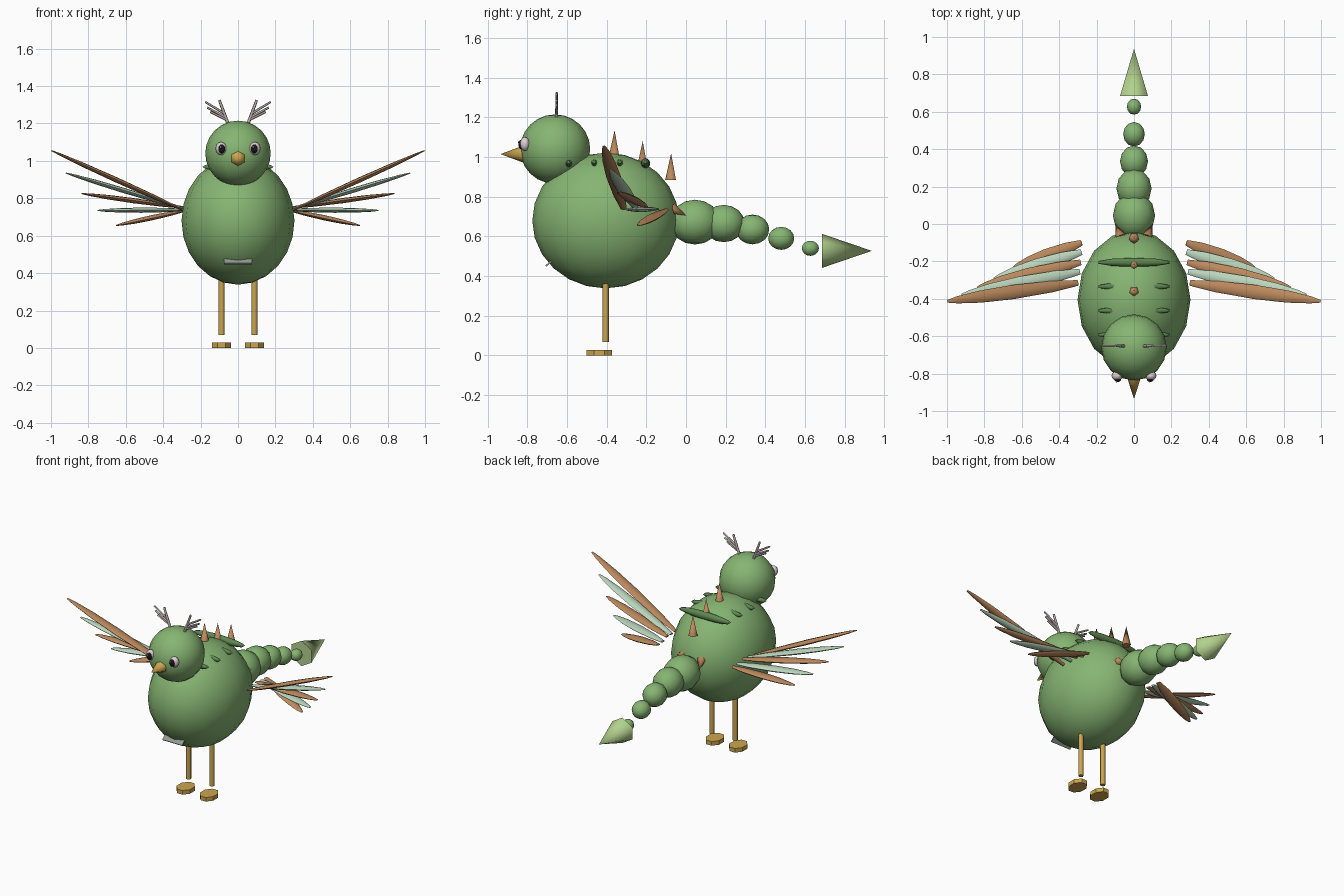
import bpy, bmesh, math
from mathutils import Matrix, Vector

cube = bpy.data.objects.get("Cube")
if cube:
    bpy.data.objects.remove(cube, do_unlink=True)


def material(name, rgb):
    m = bpy.data.materials.new(name)
    m.use_nodes = True
    m.diffuse_color = (*rgb, 1)
    m.node_tree.nodes["Principled BSDF"].inputs["Base Color"].default_value = (*rgb, 1)
    return m


GREEN = material("leaf green", (.24, .46, .17))
DARK = material("dark green", (.11, .24, .08))
BROWN = material("copper brown", (.50, .25, .11))
PALE = material("pale sage", (.49, .66, .50))
LIME = material("light lime", (.45, .64, .27))
GOLD = material("gold", (.60, .38, .08))
WHITE = material("eye white", (.72, .62, .65))
BLACK = material("pupil black", (.01, .008, .01))
HORN = material("antler grey", (.48, .40, .38))
GREY = material("belly grey", (.28, .33, .28))


def finish(name, bm, mat, angle=65):
    """Turn a bmesh into an object, keeping steep edges sharp."""
    bmesh.ops.recalc_face_normals(bm, faces=bm.faces)
    for f in bm.faces:
        f.smooth = angle > 0
    for e in bm.edges:
        e.smooth = e.calc_face_angle(0) < math.radians(angle)
    mesh = bpy.data.meshes.new(name)
    bm.to_mesh(mesh)
    bm.free()
    mesh.materials.append(mat)
    ob = bpy.data.objects.new(name, mesh)
    bpy.context.collection.objects.link(ob)
    return ob


def ball(name, centre, radii, mat, seg=16, rings=12):
    bm = bmesh.new()
    place = Matrix.Translation(centre) @ Matrix.Diagonal((*radii, 1))
    bmesh.ops.create_uvsphere(bm, u_segments=seg, v_segments=rings, radius=1, matrix=place)
    return finish(name, bm, mat)


def cone(name, start, end, r1, r2, sides, mat, angle=75, rot=None):
    """Cone or cylinder running from start to end."""
    start, end = Vector(start), Vector(end)
    axis = end - start
    if rot is None:
        rot = axis.to_track_quat('Z', 'Y').to_matrix().to_4x4()
    bm = bmesh.new()
    bmesh.ops.create_cone(bm, cap_ends=True, segments=sides, radius1=r1, radius2=r2,
                          depth=axis.length,
                          matrix=Matrix.Translation((start + end) / 2) @ rot)
    return finish(name, bm, mat, angle)


FEATHER = [(-1, .4), (-.6, .8), (0, 1), (.5, .85), (.85, .5), (1, .2)]


def feather(name, root, tip, mat, width=.038, thick=.014):
    """Flattened spindle lofted along its length."""
    root, tip = Vector(root), Vector(tip)
    along = tip - root
    side = Vector((0, 0, 1)).cross(along).normalized()
    up = along.normalized().cross(side)
    bm = bmesh.new()
    loops = []
    for t, r in FEATHER:
        mid = root + along * (t + 1) / 2
        loops.append([bm.verts.new(mid + side * (width * r * math.cos(a)) + up * (thick * r * math.sin(a)))
                      for a in (k * math.tau / 8 for k in range(8))])
    for a, b in zip(loops, loops[1:]):
        for k in range(8):
            n = (k + 1) % 8
            bm.faces.new((a[k], a[n], b[n], b[k]))
    bm.faces.new(loops[0])
    bm.faces.new(loops[-1])
    return finish(name, bm, mat)


# Body and head
ball("body", (0, -.405, .68), (.302, .37, .342), GREEN)
ball("head", (0, -.66, 1.04), (.175, .177, .175), GREEN)
cone("beak", (0, -.82, 1.015), (0, -.935, 1.015), .043, 0, 6, GOLD,
     rot=Matrix.Rotation(math.pi / 2, 4, 'X'))

# Belly patch lying on the lower chest
bm = bmesh.new()
bmesh.ops.create_cube(bm, size=1, matrix=Matrix.Translation((0, -.69, .465))
                      @ Matrix.Rotation(math.radians(-49), 4, 'X')
                      @ Matrix.Diagonal((.15, .008, .045, 1)))
finish("belly_patch", bm, GREY, 0)

# Back plates and spikes
for i in range(4):
    ball(f"back_plate_{i + 1}", (0, -.205 - .129 * i, .968), (.2, .024, .026), DARK, 10, 8)
for i, (y, z) in enumerate([(-.075, .885), (-.218, .945), (-.36, 1.0), (-.5, .95)]):
    cone(f"back_spike_{i + 1}", (0, y, z), (0, y, z + .135), .03, 0, 5, BROWN)

# Tail beads shrinking toward a pointed tip
for i, (y, z, r) in enumerate([(.045, .672, .113), (.19, .665, .094), (.335, .635, .075),
                               (.48, .59, .058), (.627, .54, .038)]):
    ball(f"tail_bead_{i + 1}", (0, y, z), (r, r * 1.13, r), GREEN, 12, 8)
cone("tail_tip", (0, .685, .527), (0, .937, .527), .086, 0, 6, LIME,
     rot=Matrix.Rotation(-math.pi / 2, 4, 'X'))

# Feathers as (root x, y, z), (tip x, y, z)
FEATHERS = [((.30, -.315, .74), (.997, -.413, 1.055)),
            ((.29, -.255, .745), (.92, -.38, .935)),
            ((.285, -.205, .75), (.835, -.34, .825)),
            ((.28, -.15, .738), (.75, -.295, .735)),
            ((.28, -.10, .735), (.65, -.24, .655))]

# Antlers as start and end in x and z
ANTLER = [((.052, 1.195), (.10, 1.325), .009), ((.068, 1.25), (.175, 1.315), .007),
          ((.07, 1.235), (.165, 1.285), .007), ((.062, 1.22), (.148, 1.262), .007)]

# Paired parts
for s, tag in ((1, "left"), (-1, "right")):
    for i, (root, tip) in enumerate(FEATHERS):
        feather(f"{tag}_feather_{i + 1}", (s * root[0], *root[1:]), (s * tip[0], *tip[1:]),
                PALE if i % 2 else BROWN)
    for i, (a, b, r) in enumerate(ANTLER):
        cone(f"{tag}_antler_{i + 1}", (s * a[0], -.652, a[1]), (s * b[0], -.652, b[1]),
             r, r * .8, 6, HORN)
    ball(f"{tag}_eye", (s * .09, -.812, 1.066), (.03, .026, .035), WHITE, 12, 8)
    ball(f"{tag}_pupil", (s * .087, -.831, 1.064), (.019, .014, .024), BLACK, 10, 8)
    ball(f"{tag}_eye_glint", (s * .087 - .006, -.843, 1.074), (.005, .004, .006), WHITE, 6, 4)
    cone(f"{tag}_tail_spike", (s * .07, -.07, .74), (s * .1, .0, .705), .03, 0, 5, BROWN)
    cone(f"{tag}_leg", (s * .088, -.405, .068), (s * .088, -.405, .37), .016, .016, 8, GOLD)
    foot = cone(f"{tag}_foot", (0, 0, 0), (0, 0, .028), 1, 1, 8, GOLD, 0,
                rot=Matrix.Rotation(math.pi / 8, 4, 'Z'))
    foot.data.transform(Matrix.Translation((s * .088, -.437, 0)) @ Matrix.Diagonal((.054, .07, 1, 1)))
